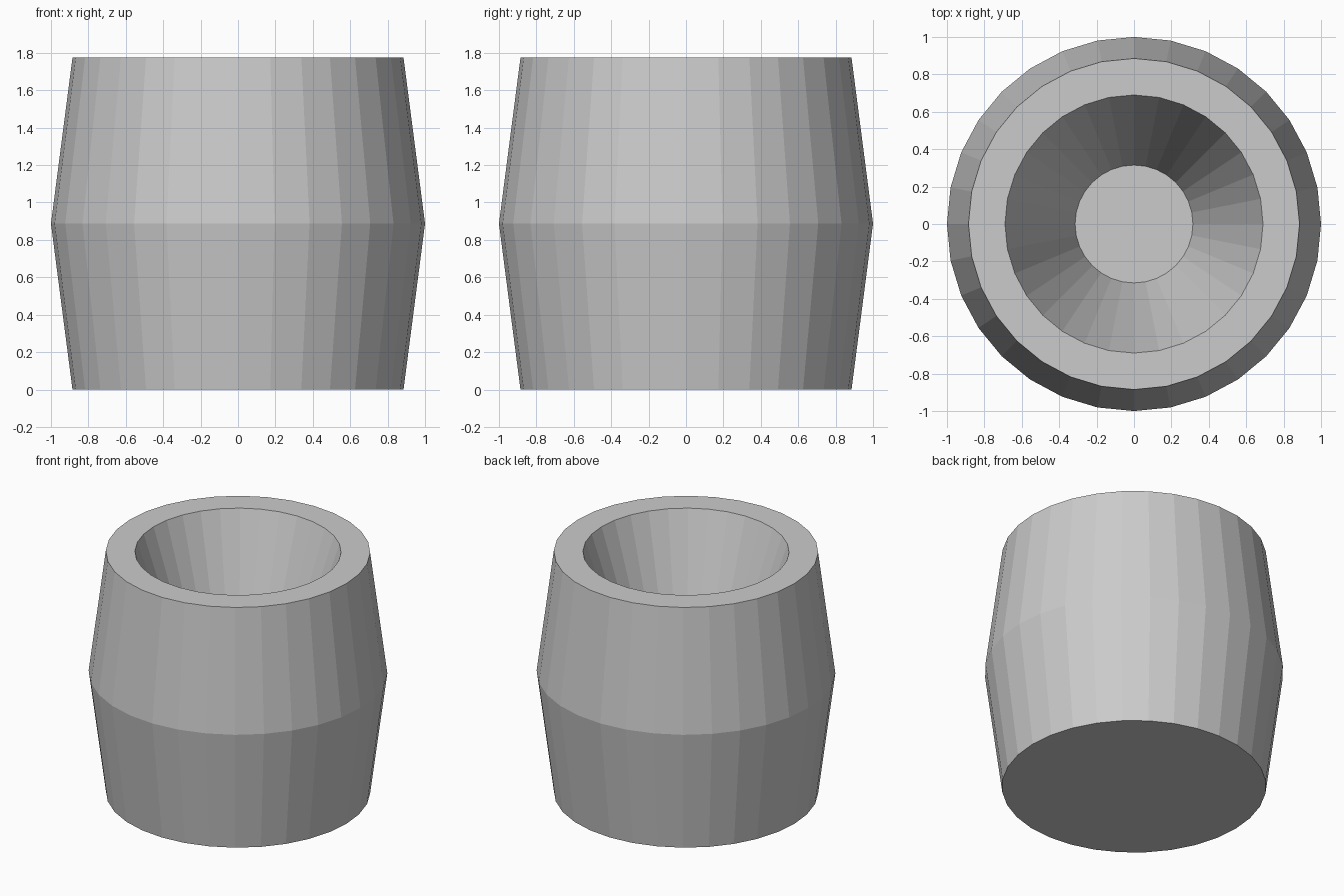
import bpy
import bmesh
from math import sin, cos, tau

if "Cube" in bpy.data.objects:
    bpy.data.objects.remove(bpy.data.objects["Cube"])

SIDES = 32

# Profile (radius, height): base, belly, rim, mouth, bowl floor
profile = [(0.885, 0.0), (1.0, 0.887), (0.885, 1.774), (0.69, 1.774), (0.315, 0.65)]


def lathe(name, profile):
    """Flat-shaded solid turned from a profile and capped at both ends."""
    bm = bmesh.new()
    rings = [[bm.verts.new((r * cos(tau * i / SIDES), r * sin(tau * i / SIDES), z))
              for i in range(SIDES)] for r, z in profile]
    for low, high in zip(rings, rings[1:]):
        for i in range(SIDES):
            j = (i + 1) % SIDES
            bm.faces.new((low[i], low[j], high[j], high[i]))
    bm.faces.new(rings[0][::-1])
    bm.faces.new(rings[-1])
    bmesh.ops.recalc_face_normals(bm, faces=bm.faces)
    mesh = bpy.data.meshes.new(name)
    bm.to_mesh(mesh)
    bm.free()
    obj = bpy.data.objects.new(name, mesh)
    bpy.context.collection.objects.link(obj)
    return obj


# Barrel-shaped pot with a tapering bowl
lathe("barrel_pot", profile)
